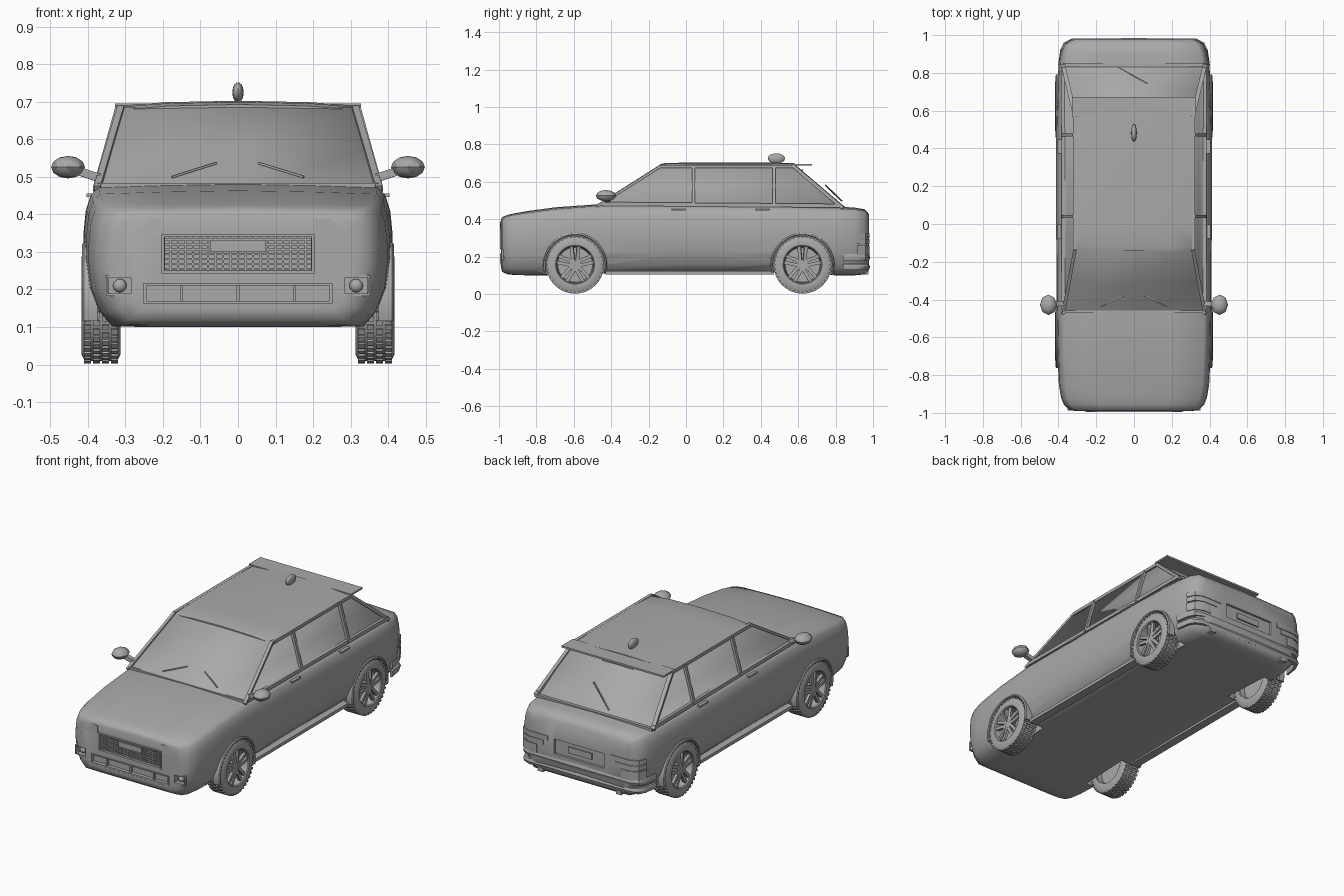
import bpy, bmesh, math
from mathutils import Vector, Matrix

if "Cube" in bpy.data.objects:
    bpy.data.objects.remove(bpy.data.objects["Cube"])

grey = bpy.data.materials.new("plain_grey")
grey.diffuse_color = (0.4, 0.4, 0.4, 1)
grey.use_nodes = True
grey.node_tree.nodes["Principled BSDF"].inputs["Base Color"].default_value = grey.diffuse_color


def make(name, bm):
    bmesh.ops.recalc_face_normals(bm, faces=bm.faces)
    me = bpy.data.meshes.new(name)
    bm.to_mesh(me)
    bm.free()
    me.materials.append(grey)
    ob = bpy.data.objects.new(name, me)
    bpy.context.collection.objects.link(ob)
    return ob


def add_box(bm, c, size, rot=None):
    m = Matrix.Translation(c) @ (rot or Matrix()) @ Matrix.Diagonal((*size, 1))
    bmesh.ops.create_cube(bm, size=1, matrix=m)


def boxes(name, items):
    bm = bmesh.new()
    for c, size in items:
        add_box(bm, c, size)
    return make(name, bm)


def add_bar(bm, p, q, w, h):
    p, q = Vector(p), Vector(q)
    rot = (q - p).to_track_quat('Y', 'Z').to_matrix().to_4x4()
    add_box(bm, (p + q) / 2, (w, (q - p).length, h), rot)


def bars(name, items):
    bm = bmesh.new()
    for p, q, w, h in items:
        add_bar(bm, p, q, w, h)
    return make(name, bm)


def loft(name, rings):
    bm = bmesh.new()
    vs = [[bm.verts.new(p) for p in r] for r in rings]
    n = len(vs[0])
    for a, b in zip(vs, vs[1:]):
        for i in range(n):
            bm.faces.new((a[i], a[(i + 1) % n], b[(i + 1) % n], b[i]))
    bm.faces.new(vs[0])
    bm.faces.new(vs[-1][::-1])
    return make(name, bm)


def add_sweep(bm, prof, a0, a1, seg, closed, c=(0, 0, 0)):
    """Turn a closed (x, radius) profile about the x axis."""
    rows = []
    for k in range(seg if closed else seg + 1):
        a = a0 + (a1 - a0) * k / seg
        rows.append([bm.verts.new((c[0] + x, c[1] + r * math.cos(a), c[2] + r * math.sin(a)))
                     for x, r in prof])
    n = len(prof)
    for k in range(seg):
        a, b = rows[k], rows[(k + 1) % len(rows)]
        for i in range(n):
            bm.faces.new((a[i], a[(i + 1) % n], b[(i + 1) % n], b[i]))
    if not closed:
        bm.faces.new(rows[0])
        bm.faces.new(rows[-1][::-1])


def add_cyl(bm, c, r, depth):
    m = Matrix.Translation(c) @ Matrix.Rotation(math.pi / 2, 4, 'Y')
    bmesh.ops.create_cone(bm, cap_ends=True, segments=40, radius1=r, radius2=r,
                          depth=depth, matrix=m)


def ellipsoid(name, c, size, u=16, v=10):
    bm = bmesh.new()
    bmesh.ops.create_uvsphere(bm, u_segments=u, v_segments=v, radius=1,
                              matrix=Matrix.Translation(c) @ Matrix.Diagonal((*size, 1)))
    return make(name, bm)


# Lower body: cross-sections lofted from nose to tail
half = [(0, 0), (.6, 0), (.83, .005), (.92, .12), (.98, .3), (1, .5), (1, .65),
        (.985, .82), (.955, .93), (.91, .985), (.5, 1), (0, 1.01)]
section = half + [(-x, z) for x, z in half[-2:0:-1]]
stations = [(-.99, .31, .145, .392), (-.983, .345, .118, .408), (-.955, .372, .106, .42),
            (-.92, .386, .102, .428), (-.85, .398, .1, .44), (-.7, .405, .1, .46),
            (-.45, .41, .11, .478), (0, .412, .115, .474), (.5, .412, .115, .47),
            (.8, .403, .1, .464), (.9, .391, .1, .459), (.955, .368, .105, .45), (.978, .325, .13, .425)]
body = loft("body", [[(x * w, y, zb + z * (zt - zb)) for x, z in section]
                     for y, w, zb, zt in stations])

# Wheel wells, grille, intake, fog lamp and number plate recesses
WHEELS = (-.593, .623)
bm = bmesh.new()
for s in (-1, 1):
    for y in WHEELS:
        add_cyl(bm, (s * .39, y, .157), .16, .22)
    add_box(bm, (s * .315, -.98, .21), (.06, .05, .044))
add_box(bm, (0, -.985, .295), (.39, .03, .095))
add_box(bm, (0, -.985, .19), (.49, .03, .045))
add_box(bm, (0, .98, .275), (.32, .03, .085))
cutter = make("recess_cutter", bm)
mod = body.modifiers.new("recesses", 'BOOLEAN')
mod.operation, mod.solver, mod.object = 'DIFFERENCE', 'EXACT', cutter
bpy.context.view_layer.objects.active = body
bpy.ops.object.modifier_apply(modifier=mod.name)
bpy.data.objects.remove(cutter)

# Cabin glass
glass_rings = [(.455, -.49, .835, .374), (.575, -.307, .71, .344), (.685, -.135, .58, .31)]
glass = loft("cabin_glass", [[(-w, a, z), (0, a - .008, z), (w, a, z), (w, b, z), (0, b + .01, z), (-w, b, z)]
                             for z, a, b, w in glass_rings])

# Roof panel with crowned section
roof_half = [(0, .682), (.95, .676), (1, .682), (.97, .69), (.6, .699), (0, .703)]
roof_sec = roof_half + [(-x, z) for x, z in roof_half[-2:0:-1]]
loft("roof", [[(x * w, y, z + dz) for x, z in roof_sec]
              for y, w, dz in [(-.142, .31, -.01), (-.115, .317, -.003), (0, .322, 0),
                               (.45, .322, 0), (.58, .317, -.003)]])

# Pillars and rails around the windows
pillars = []
for s in (-1, 1):
    pillars += [((s * .375, -.475, .47), (s * .312, -.135, .685), .018, .014),
                ((s * .375, .84, .46), (s * .312, .575, .685), .022, .018),
                ((s * .375, .04, .47), (s * .315, .04, .685), .016, .024),
                ((s * .375, .47, .47), (s * .315, .47, .685), .016, .024),
                ((s * .315, -.135, .682), (s * .315, .58, .682), .018, .018),
                ((s * .374, -.45, .482), (s * .374, .83, .472), .018, .02)]
bars("window_frames", pillars)
bars("window_sills", [((-.375, -.464, .478), (.375, -.464, .478), .012, .012),
                      ((-.375, .84, .462), (.375, .84, .462), .018, .016)])

# Spoiler, its brake lamp, and the roof fin
boxes("spoiler", [((0, .62, .691), (.655, .105, .01))])
bars("high_brake_lamp", [((-.1, .618, .66), (.1, .618, .66), .014, .012)])
ellipsoid("roof_fin", (0, .483, .725), (.015, .046, .027))

# Wipers
bars("front_wipers", [((-.175, -.438, .5), (-.058, -.38, .537), .006, .006),
                      ((.055, -.38, .537), (.175, -.438, .5), .006, .006)])
bars("rear_wiper", [((-.09, .845, .498), (.07, .757, .582), .006, .006)])
bpy.data.objects["rear_wiper"].location.y = -.012

# Door mirrors, handles and sills
for s, side in ((-1, "left"), (1, "right")):
    ellipsoid(side + "_mirror", (s * .453, -.428, .526), (.045, .054, .03), 8, 6)
    bars(side + "_mirror_arm", [((s * .37, -.42, .497), (s * .43, -.425, .517), .026, .022)])
    boxes(side + "_door_handles", [((s * .394, y, .451), (.02, .075, .01)) for y in (-.04, .41)])
    boxes(side + "_sill", [((s * .36, .02, .113), (.05, .9, .018))])

# Wheel arch flares
bm = bmesh.new()
for s in (-1, 1):
    for y in WHEELS:
        prof = [(s * .375, .157), (s * .412, .157), (s * .416, .162), (s * .411, .169), (s * .375, .171)]
        add_sweep(bm, prof, math.radians(-14), math.radians(194), 32, False, (0, y, .157))
make("arch_flares", bm)

# Wheel: tyre, tread blocks, rim and five split spokes, shared by all four corners
bm = bmesh.new()
TAU = 2 * math.pi
add_sweep(bm, [(-.05, .105), (-.052, .13), (-.043, .148), (.043, .148), (.052, .13), (.05, .105)],
          0, TAU, 40, True)
add_sweep(bm, [(-.048, .106), (-.048, .098), (.0, .093), (.046, .099), (.051, .104), (.048, .11)],
          0, TAU, 40, True)
add_cyl(bm, (-.012, 0, 0), .095, .012)
add_cyl(bm, (.025, 0, 0), .03, .036)
for k in range(40):
    for j, x in enumerate((-.036, -.012, .012, .036)):
        rot = Matrix.Rotation(TAU * (k + .5 * (j % 2)) / 40, 4, 'X')
        add_box(bm, rot @ Vector((x, 0, .1495)), (.019, .014, .01), rot)
for k in range(5):
    rot = Matrix.Rotation(TAU * k / 5, 4, 'X')
    for t in (-1, 1):
        add_bar(bm, rot @ Vector((.036, t * .01, .015)), rot @ Vector((.034, t * .018, .098)), .016, .018)
wheel = make("wheel", bm)
wheel_objects = [wheel] + [wheel.copy() for _ in range(3)]
for ob, (s, y) in zip(wheel_objects, [(s, y) for s in (-1, 1) for y in WHEELS]):
    if ob != wheel:
        bpy.context.collection.objects.link(ob)
    ob.name = ("front" if y < 0 else "rear") + ("_right_wheel" if s > 0 else "_left_wheel")
    ob.location = (s * .365, y, .157)
    ob.rotation_euler.z = 0 if s > 0 else math.pi


# Nose details
def frame(name, x0, x1, z0, z1, y, t):
    cx, cz = (x0 + x1) / 2, (z0 + z1) / 2
    return boxes(name, [((cx, y, z), (x1 - x0 + t, .012, t)) for z in (z0, z1)] +
                 [((x, y, cz), (t, .012, z1 - z0)) for x in (x0, x1)])


frame("grille_frame", -.2, .2, .246, .344, -.988, .008)
frame("intake_frame", -.248, .248, .166, .214, -.988, .007)
boxes("grille_mesh", [((0, -.978, .255 + .013 * i), (.39, .008, .005)) for i in range(7)] +
      [((-.18 + .02 * i, -.978, .295), (.005, .008, .09)) for i in range(19)])
boxes("front_plate", [((0, -.985, .315), (.148, .008, .03))])
boxes("intake_bars", [((x, -.98, .19), (.008, .014, .045)) for x in (-.15, 0, .15)])
boxes("chin_strip", [((0, -.987, .155), (.44, .008, .006))])
for s, side in ((-1, "left"), (1, "right")):
    frame(side + "_fog_frame", s * .315 - .034, s * .315 + .034, .186, .235, -.981, .006)
    ellipsoid(side + "_fog_lamp", (s * .315, -.967, .21), (.018, .015, .018))
    lamp = [(.205, .345), (.31, .343), (.35, .365), (.325, .39), (.205, .388)]
    loft(side + "_headlamp", [[(s * x, y + max(0, x - .3) * .5, z) for x, z in lamp]
                              for y in (-.994, -.96)])

# Tail details
boxes("rear_plate", [((0, .968, .275), (.15, .01, .035))])
for s, side in ((-1, "left"), (1, "right")):
    for i, (z, h, inner) in enumerate(((.312, .026, .2), (.28, .026, .23), (.235, .05, .27))):
        pts = [(inner, .982), (.325, .982), (.371, .961), (.392, .915), (.36, .915), (.32, .95), (inner, .95)]
        loft(f"{side}_tail_lamp_{i + 1}", [[(s * x, y, z + d) for x, y in pts] for d in (-h / 2, h / 2)])
    boxes(side + "_exhaust", [((s * .25, .955, .115), (.035, .04, .022))])
bumper_path = [(.394, .84), (.383, .915), (.364, .952), (.325, .971), (0, .974)]
bumper_path += [(-x, y) for x, y in bumper_path[-2::-1]]
for name, z, h in (("bumper_upper", .195, .018), ("bumper_lower", .145, .016)):
    sec = [(-.012, -h), (.004, -h), (.01, 0), (.004, h), (-.012, h)]
    loft(name, [[(x * (1 + d * 2), y + d * min(1, (y - .84) * 8), z + e) for d, e in sec]
                for x, y in bumper_path])


# Smooth shading with sharp edges kept; softer on the body and glass
def smooth(obs, degrees):
    for ob in bpy.context.scene.objects:
        ob.select_set(ob in obs)
    bpy.context.view_layer.objects.active = obs[0]
    bpy.ops.object.shade_smooth_by_angle(angle=math.radians(degrees))


smooth([o for o in bpy.context.scene.objects if o not in (body, glass)], 35)
smooth([body], 55)
smooth([glass], 100)
